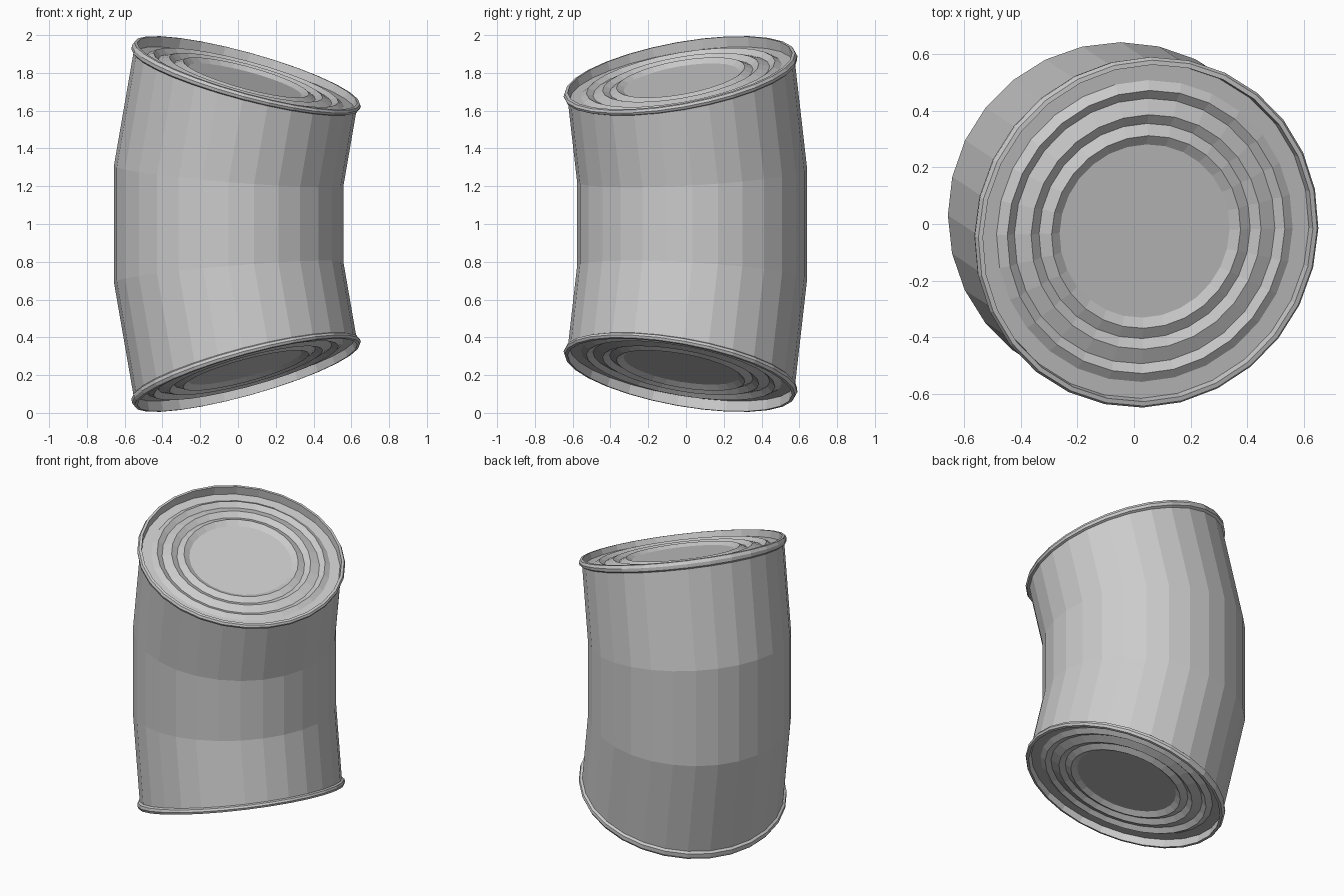
import bpy
import bmesh
from math import sin, cos, pi
from mathutils import Vector

cube = bpy.data.objects.get("Cube")
if cube:
    bpy.data.objects.remove(cube)

SIDES = 28
HALF = 0.814          # half length of the can along its bent axis
BEND = 2.51           # radius of the bend
SHIFT = -0.072        # centres the bent can
BODY_R = 0.61
toward = Vector((0.834, -0.551)).normalized()   # side the ends lean to
across = Vector((-toward.y, toward.x))

metal = bpy.data.materials.new("grey_metal")
metal.use_nodes = True
colour = (0.6, 0.6, 0.6, 1)
metal.diffuse_color = colour
metal.node_tree.nodes["Principled BSDF"].inputs["Base Color"].default_value = colour


def bent(radius, height, angle):
    """Point on the straight can, carried onto the bent axis."""
    p = Vector((cos(angle), sin(angle))) * radius
    u, v = p.dot(toward), p.dot(across)
    turn = height / BEND
    flat = toward * (SHIFT + BEND - (BEND - u) * cos(turn)) + across * v
    return (flat.x, flat.y, 1 + (BEND - u) * sin(turn))


def revolve(name, profile, side=1, capped=False):
    """Turn (radius, height) points into a bent surface; side -1 is the bottom."""
    bm = bmesh.new()
    rings = [[bm.verts.new(bent(r, side * h, 2 * pi * k / SIDES))
              for k in range(SIDES)] for r, h in profile]
    for low, high in zip(rings, rings[1:]):
        for k in range(SIDES):
            n = (k + 1) % SIDES
            bm.faces.new((low[k], low[n], high[n], high[k])[::side])
    if capped:
        bm.faces.new(rings[-1][::side])
    mesh = bpy.data.meshes.new(name)
    bm.to_mesh(mesh)
    bm.free()
    mesh.materials.append(metal)
    bpy.context.collection.objects.link(bpy.data.objects.new(name, mesh))


# Can wall, in three bent bands
seam = HALF - 0.044
revolve("can_wall", [(BODY_R, seam * t / 3) for t in (-3, -1, 1, 3)])

# Rolled rim: offsets are measured down from the end of the can
rim = [(BODY_R, 0.044), (0.624, 0.036), (0.628, 0.018), (0.62, 0.002),
       (0.604, 0), (0.599, 0.045)]

# Lid with three raised ridges around a flat panel
floor, crest = 0.045, 0.025
lid = [(0.599, floor), (0.54, floor)]
for top, foot in ((0.507, 0.475), (0.42, 0.385), (0.345, 0.31)):
    lid += [(top, crest), (foot, floor)]

for end, side in (("top", 1), ("bottom", -1)):
    revolve(end + "_rim", [(r, HALF - d) for r, d in rim], side)
    revolve(end + "_lid", [(r, HALF - d) for r, d in lid], side, True)
